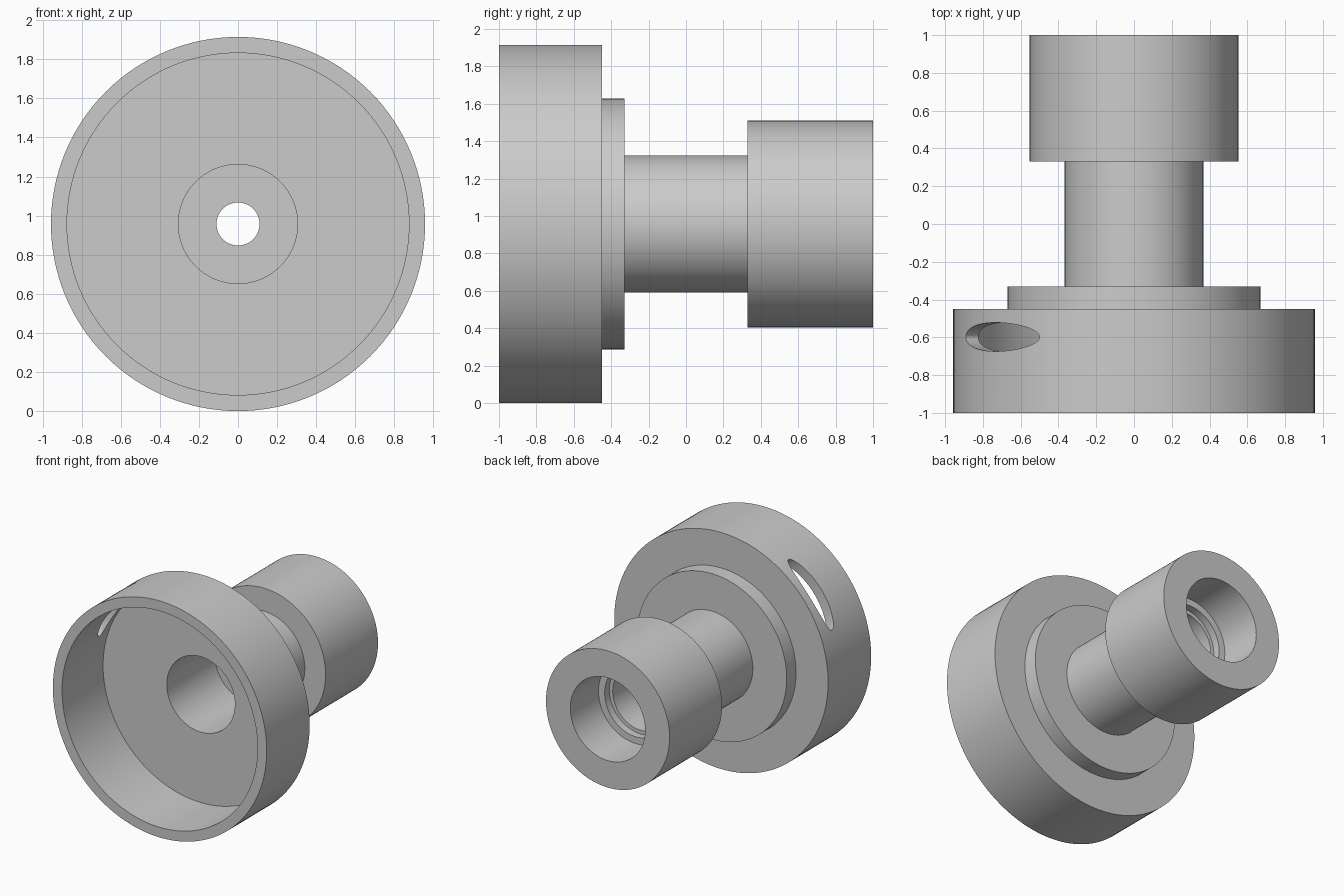
import bpy, bmesh, math
from mathutils import Matrix, Vector

if "Cube" in bpy.data.objects:
    bpy.data.objects.remove(bpy.data.objects["Cube"], do_unlink=True)

R = 0.957        # cup radius, also the axis height
SEGMENTS = 128

grey = bpy.data.materials.new("plain grey")
grey.use_nodes = True
grey.diffuse_color = (0.6, 0.6, 0.6, 1)
grey.node_tree.nodes["Principled BSDF"].inputs["Base Color"].default_value = (0.6, 0.6, 0.6, 1)


def add_object(name, bm):
    bmesh.ops.recalc_face_normals(bm, faces=bm.faces)
    mesh = bpy.data.meshes.new(name)
    bm.to_mesh(mesh)
    bm.free()
    mesh.materials.append(grey)
    obj = bpy.data.objects.new(name, mesh)
    bpy.context.collection.objects.link(obj)
    return obj


def lathe(name, profile):
    """Spin a closed (radius, y) outline about the y axis."""
    bm = bmesh.new()
    verts = [bm.verts.new((r, y, 0)) for r, y in profile]
    edges = [bm.edges.new((v, verts[i - 1])) for i, v in enumerate(verts)]
    bmesh.ops.spin(bm, geom=verts + edges, cent=(0, 0, 0), axis=(0, 1, 0),
                   angle=math.tau, steps=SEGMENTS)
    bmesh.ops.remove_doubles(bm, verts=bm.verts, dist=1e-4)
    bmesh.ops.translate(bm, verts=bm.verts, vec=(0, 0, R))
    return add_object(name, bm)


# Stepped body: cup, flange, neck and collar, with bores meeting at a thin web
outside = [(R, -1), (R, -0.45), (0.67, -0.45), (0.67, -0.33),
           (0.367, -0.33), (0.367, 0.33), (0.553, 0.33), (0.553, 1)]
back_bore = [(0.335, 1), (0.335, 0.64), (0.28, 0.64), (0.28, 0.58),
             (0.25, 0.58), (0.25, 0.2), (0.11, 0.2)]
front_bore = [(0.11, 0.14), (0.305, 0.14), (0.305, -0.475),
              (0.875, -0.475), (0.875, -1)]
body = lathe("flanged_body", outside + back_bore + front_bore)

# Elliptical window cut radially through the upper cup wall
bm = bmesh.new()
bmesh.ops.create_cone(bm, cap_ends=True, segments=64, radius1=1, radius2=1, depth=0.5)
bmesh.ops.scale(bm, verts=bm.verts, vec=(0.304, 0.076, 1))
direction = Vector((-math.cos(math.radians(40)), 0, math.sin(math.radians(40))))
turn = Matrix.Rotation(math.radians(-50), 4, 'Y')
place = Matrix.Translation(Vector((0, -0.598, R)) + direction * 0.9)
bmesh.ops.transform(bm, matrix=place @ turn, verts=bm.verts)
cutter = add_object("window_cutter", bm)

cut = body.modifiers.new("window", 'BOOLEAN')
cut.operation = 'DIFFERENCE'
cut.solver = 'EXACT'
cut.object = cutter

bpy.ops.object.select_all(action='DESELECT')
body.select_set(True)
bpy.context.view_layer.objects.active = body
bpy.ops.object.modifier_apply(modifier=cut.name)
bpy.data.objects.remove(cutter, do_unlink=True)
bpy.ops.object.shade_smooth_by_angle(angle=math.radians(30))
